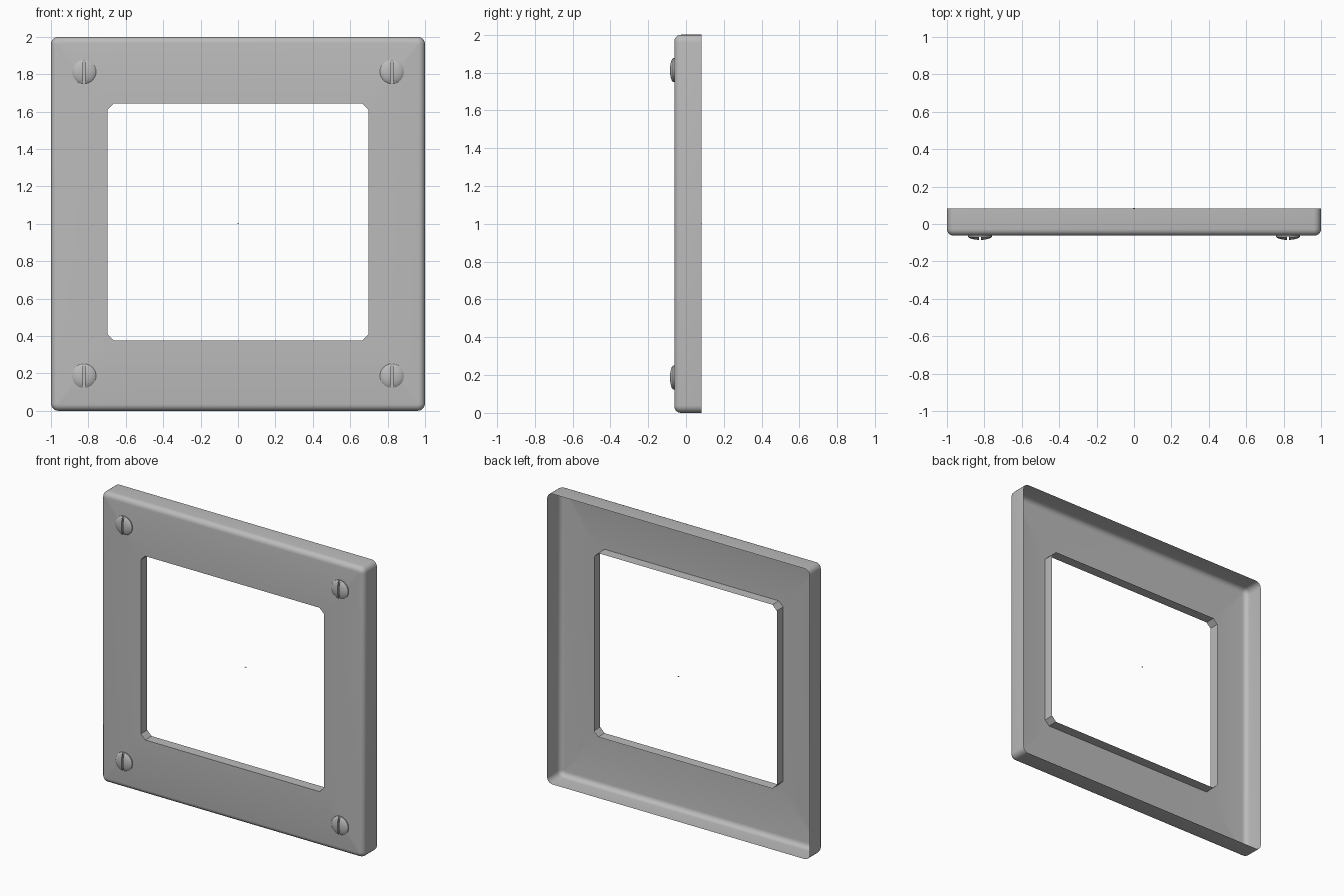
import bpy
import bmesh
from math import sin, cos, pi, atan2
from mathutils import Matrix

cube = bpy.data.objects.get("Cube")
if cube:
    bpy.data.objects.remove(cube)

grey = bpy.data.materials.new("plain grey")
grey.use_nodes = True
colour = (0.5, 0.5, 0.5, 1)
grey.diffuse_color = colour
grey.node_tree.nodes["Principled BSDF"].inputs["Base Color"].default_value = colour

FRONT, BACK = -0.062, 0.083


def finish(name, bm):
    mesh = bpy.data.meshes.new(name)
    bm.to_mesh(mesh)
    bm.free()
    mesh.materials.append(grey)
    obj = bpy.data.objects.new(name, mesh)
    bpy.context.collection.objects.link(obj)
    bpy.ops.object.select_all(action="DESELECT")
    obj.select_set(True)
    bpy.context.view_layer.objects.active = obj
    bpy.ops.object.shade_smooth_by_angle(angle=0.6)
    return obj


def ring(bm, half_w, half_h, radius, steps, y, z):
    """Closed loop of edges: a rectangle with rounded corners."""
    verts = []
    for q, (sx, sz) in enumerate([(1, 1), (-1, 1), (-1, -1), (1, -1)]):
        for i in range(steps + 1):
            a = (q + i / steps) * pi / 2
            verts.append(bm.verts.new((sx * (half_w - radius) + radius * cos(a), y,
                                       z + sz * (half_h - radius) + radius * sin(a))))
    return [bm.edges.new((v, verts[i - 1])) for i, v in enumerate(verts)]


# Frame: open-backed shell with rounded front edge and a lipped opening
bm = bmesh.new()
fillet, corner, steps = 0.035, 0.04, 5
loops = [ring(bm, 1, 1, corner, steps, BACK, 1)]
for i in range(steps + 1):
    a = i / steps * pi / 2
    inset = fillet * (1 - cos(a))
    loops.append(ring(bm, 1 - inset, 1 - inset, corner - inset, steps,
                      FRONT + fillet * (1 - sin(a)), 1))
for y in (FRONT, FRONT + 0.07):
    loops.append(ring(bm, 0.697, 0.633, 0.033, 1, y, 1.01))
for a, b in zip(loops, loops[1:]):
    bmesh.ops.bridge_loops(bm, edges=a + b)
bmesh.ops.recalc_face_normals(bm, faces=bm.faces[:])
bm.normal_update()
if max(bm.faces, key=lambda f: abs(f.normal.y) * f.calc_area()).normal.y > 0:
    bmesh.ops.reverse_faces(bm, faces=bm.faces[:])
finish("frame", bm)

# Screw: domed head cut into two halves by a narrow slot, with a slot floor
bm = bmesh.new()
profile = [(0.064, 0), (0.064, 0.007), (0.056, 0.013), (0.042, 0.018),
           (0.022, 0.022), (0, 0.023)]
points = [bm.verts.new((r, -h, 0)) for r, h in profile]
edges = [bm.edges.new(p) for p in zip(points, points[1:])]
bmesh.ops.spin(bm, geom=points + edges, cent=(0, 0, 0), axis=(0, 1, 0),
               angle=2 * pi, steps=32)
bmesh.ops.remove_doubles(bm, verts=bm.verts[:], dist=0.0005)
cut = bmesh.ops.bisect_plane(bm, geom=bm.verts[:] + bm.edges[:] + bm.faces[:],
                             plane_co=(0.006, 0, 0), plane_no=(1, 0, 0), clear_inner=True)
rim = {v for v in cut["geom_cut"] if isinstance(v, bmesh.types.BMVert)}
bm.faces.new(sorted(rim, key=lambda v: atan2(v.co.z, -v.co.y)))
half = bmesh.ops.duplicate(bm, geom=bm.verts[:] + bm.edges[:] + bm.faces[:])["geom"]
bmesh.ops.scale(bm, vec=(-1, 1, 1),
                verts=[v for v in half if isinstance(v, bmesh.types.BMVert)])
bmesh.ops.create_cube(bm, size=1, matrix=Matrix.Translation((0, -0.003, 0))
                      @ Matrix.Diagonal((0.012, 0.006, 0.126, 1)))
bmesh.ops.recalc_face_normals(bm, faces=bm.faces[:])
screw = finish("screw_1", bm)

# Four screws near the corners
places = [(x, z) for x in (-0.823, 0.823) for z in (0.187, 1.813)]
for n, (x, z) in enumerate(places, 1):
    obj = screw
    if n > 1:
        obj = bpy.data.objects.new(f"screw_{n}", screw.data)
        bpy.context.collection.objects.link(obj)
    obj.location = (x, FRONT, z)

# Tiny speck marking the middle of the back plane
bm = bmesh.new()
bmesh.ops.create_cube(bm, size=1, matrix=Matrix.Translation((0, BACK, 1))
                      @ Matrix.Diagonal((0.012, 0.004, 0.004, 1)))
finish("centre_mark", bm)
